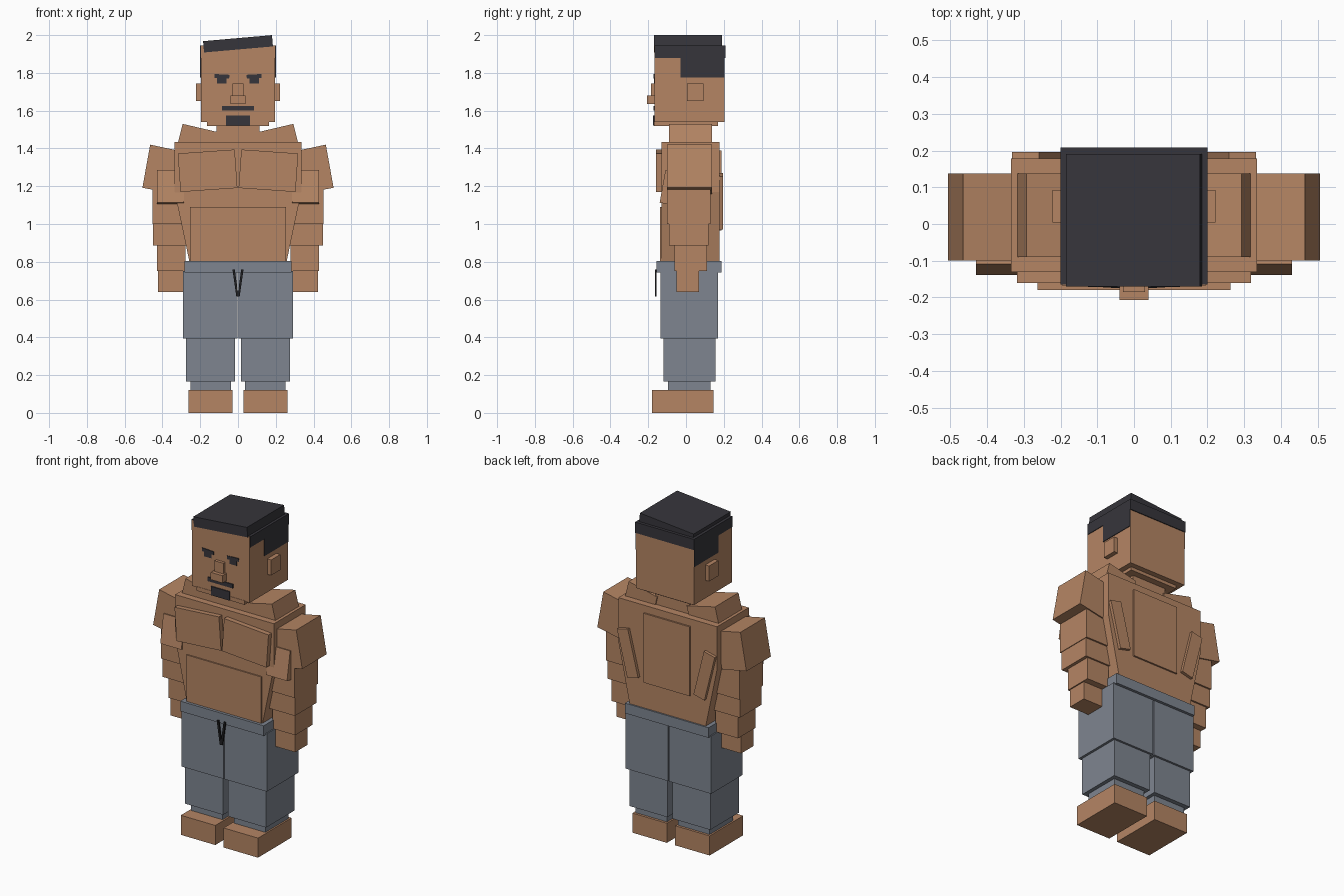
import bpy, bmesh
from math import radians
from mathutils import Matrix, Vector

cube = bpy.data.objects.get("Cube")
if cube:
    bpy.data.objects.remove(cube)


def material(name, colour):
    m = bpy.data.materials.new(name)
    m.use_nodes = True
    m.diffuse_color = (*colour, 1)
    bsdf = m.node_tree.nodes["Principled BSDF"]
    bsdf.inputs["Base Color"].default_value = (*colour, 1)
    bsdf.inputs["Roughness"].default_value = 0.9
    return m


SKIN = material("skin", (0.46, 0.235, 0.127))
CLOTH = material("grey cloth", (0.21, 0.235, 0.28))
HAIR = material("dark hair", (0.037, 0.036, 0.044))
CORD = material("black cord", (0.014, 0.014, 0.016))


def finish(name, bm, mat):
    bmesh.ops.recalc_face_normals(bm, faces=bm.faces)
    mesh = bpy.data.meshes.new(name)
    bm.to_mesh(mesh)
    bm.free()
    mesh.materials.append(mat)
    obj = bpy.data.objects.new(name, mesh)
    bpy.context.collection.objects.link(obj)


def add(name, build, mat, pair):
    """Make one part, or a left part and its mirrored right twin."""
    if not pair:
        finish(name, build(), mat)
        return
    for side, s in (("left", 1), ("right", -1)):
        bm = build()
        for v in bm.verts:
            v.co.x *= s
        finish(f"{side}_{name}", bm, mat)


def box(name, x, y, z, mat=SKIN, pair=False, tilt=0, axis="Y"):
    """Box between bounds, tilted in degrees about its own centre."""
    def build():
        bm = bmesh.new()
        bmesh.ops.create_cube(bm, size=1)
        size = [b - a for a, b in (x, y, z)]
        centre = Vector([(a + b) / 2 for a, b in (x, y, z)])
        bm.transform(Matrix.Translation(centre)
                     @ Matrix.Rotation(radians(tilt), 4, axis)
                     @ Matrix.Diagonal((*size, 1)))
        return bm
    add(name, build, mat, pair)


def prism(name, profile, y, mat=SKIN, pair=False):
    """Front outline of (x, z) points carried through depth y."""
    def build():
        bm = bmesh.new()
        face = bm.faces.new([bm.verts.new((px, y[0], pz)) for px, pz in profile])
        new = bmesh.ops.extrude_face_region(bm, geom=[face])["geom"]
        for v in new:
            if isinstance(v, bmesh.types.BMVert):
                v.co.y = y[1]
        return bm
    add(name, build, mat, pair)


# Legs and feet
box("foot", (.028, .262), (-.18, .145), (0, .12), pair=True)
box("trouser_cuff", (.038, .252), (-.095, .13), (.115, .17), CLOTH, True)
box("lower_trouser_leg", (.017, .275), (-.12, .157), (.165, .4), CLOTH, True)
box("upper_trouser_leg", (.003, .29), (-.135, .17), (.395, .75), CLOTH, True)
box("waistband", (-.283, .283), (-.155, .187), (.743, .805), CLOTH)
box("drawstring", (.007, .019), (-.165, -.155), (.615, .76), CORD, True, tilt=8)

# Torso
half = [(.255, .79), (.335, 1.17), (.335, 1.435)]
prism("torso", half + [(-px, pz) for px, pz in reversed(half)], (-.13, .178))
box("abdomen", (-.253, .253), (-.138, 0), (.8, 1.09))
box("chest_muscle", (.01, .312), (-.16, -.1), (1.18, 1.384), pair=True, tilt=4)
box("back_plate", (-.156, .156), (.1, .188), (.965, 1.39))
box("side_back_muscle", (.222, .298), (.14, .196), (.975, 1.265), pair=True, tilt=14)
prism("neck_muscle", [(.293, 1.53), (.1, 1.485), (.125, 1.385), (.318, 1.43)],
      (-.09, .137), pair=True)

# Arms
prism("shoulder", [(.465, 1.42), (.3, 1.385), (.34, 1.16), (.506, 1.192)],
      (-.1, .137), pair=True)
box("biceps", (.287, .43), (-.125, -.025), (1.103, 1.278), pair=True, tilt=-10, axis="X")
box("upper_arm", (.3, .453), (-.1, .13), (1, 1.25), pair=True)
box("elbow", (.258, .449), (-.09, .12), (.885, 1.001), pair=True)
box("forearm", (.277, .43), (-.06, .11), (.75, .89), pair=True)
box("hand", (.288, .423), (-.05, .07), (.64, .755), pair=True)

# Head
box("neck", (-.115, .115), (-.09, .13), (1.4, 1.53))
box("jaw", (-.163, .163), (-.169, .17), (1.52, 1.545))
box("head", (-.196, .196), (-.167, .203), (1.54, 1.944))
box("ear", (.18, .222), (.004, .093), (1.65, 1.745), pair=True)
box("nose_bridge", (-.03, .03), (-.185, -.16), (1.67, 1.745))
box("nose_tip", (-.04, .04), (-.207, -.16), (1.635, 1.68))

# Hair and face details
box("hair_band", (-.2, .2), (-.164, .208), (1.88, 1.946), HAIR)
box("hair_side", (.194, .2), (-.03, .2025), (1.775, 1.885), HAIR, True)
box("hair_top", (-.183, .183), (-.17, .19), (1.924, 1.984), HAIR, tilt=-5)
box("brow", (.046, .125), (-.171, -.165), (1.772, 1.792), HAIR, True, tilt=-3)
box("eye", (.062, .11), (-.17, -.165), (1.745, 1.775), HAIR, True)
box("moustache", (-.085, .085), (-.173, -.165), (1.601, 1.626), HAIR)
box("chin_beard", (-.063, .063), (-.174, -.166), (1.521, 1.575), HAIR)
